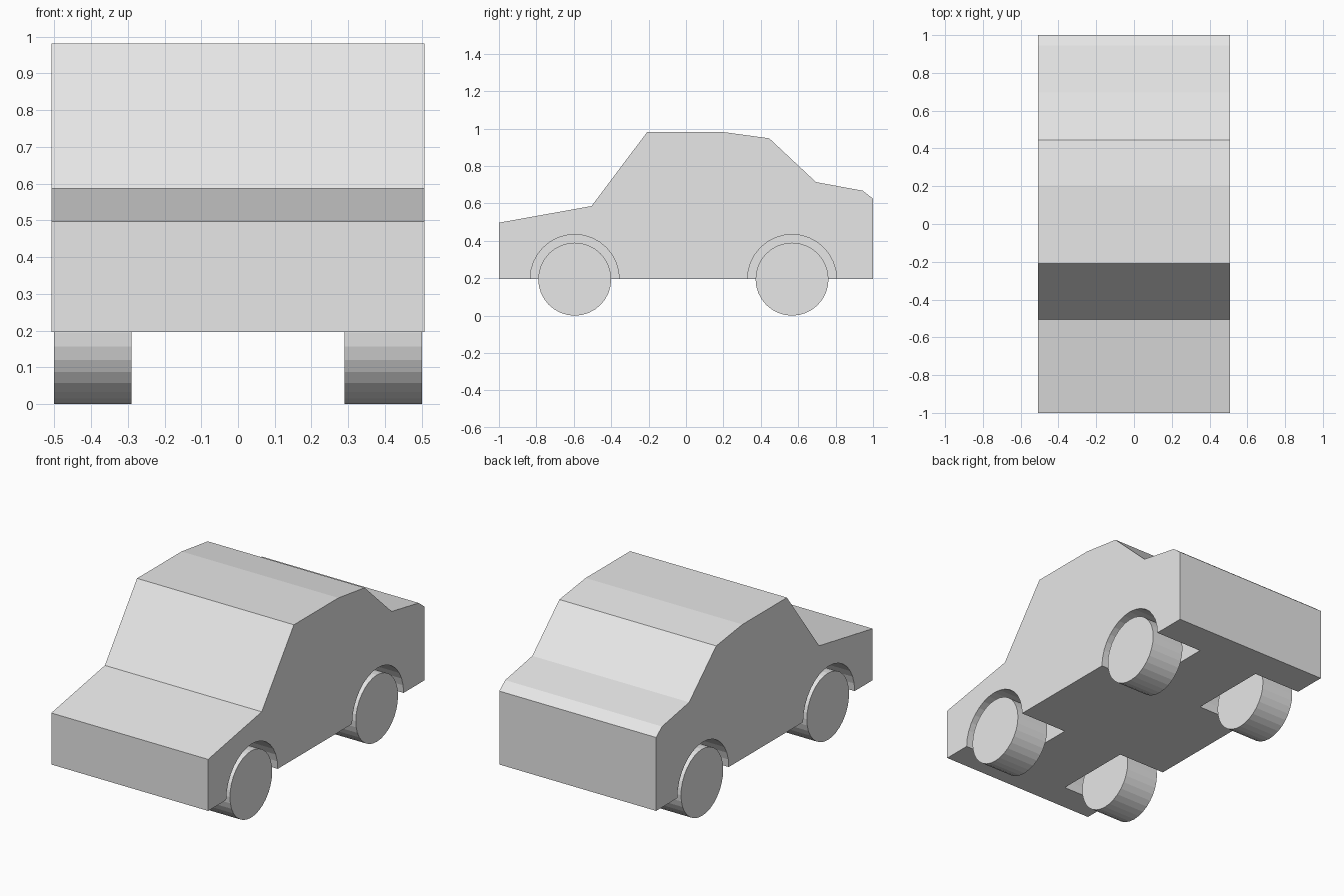
import bpy, bmesh, math
from mathutils import Matrix

if "Cube" in bpy.data.objects:
    bpy.data.objects.remove(bpy.data.objects["Cube"])

grey = bpy.data.materials.new("light grey")
grey.diffuse_color = (0.8, 0.8, 0.8, 1)
grey.use_nodes = True
grey.node_tree.nodes["Principled BSDF"].inputs["Base Color"].default_value = grey.diffuse_color

HALF_WIDTH = 0.507
FLOOR = 0.196
AXLES = {"front": -0.595, "rear": 0.567}


def finish(name, bm):
    bmesh.ops.recalc_face_normals(bm, faces=bm.faces[:])
    mesh = bpy.data.meshes.new(name)
    bm.to_mesh(mesh)
    bm.free()
    mesh.materials.append(grey)
    ob = bpy.data.objects.new(name, mesh)
    bpy.context.collection.objects.link(ob)
    return ob


def cylinder_x(name, radius, x0, x1, y, z):
    """Closed 32-sided cylinder lying along x."""
    bm = bmesh.new()
    place = Matrix.Translation(((x0 + x1) / 2, y, z)) @ Matrix.Rotation(math.pi / 2, 4, 'Y')
    bmesh.ops.create_cone(bm, cap_ends=True, segments=32, radius1=radius,
                          radius2=radius, depth=abs(x1 - x0), matrix=place)
    return finish(name, bm)


# car body: side profile extruded across the width
profile = [(-1, FLOOR), (-1, 0.497), (-0.505, 0.586), (-0.208, 0.981), (0.203, 0.981),
           (0.445, 0.948), (0.695, 0.714), (0.945, 0.668), (1, 0.625), (1, FLOOR)]
bm = bmesh.new()
side = bm.faces.new([bm.verts.new((-HALF_WIDTH, y, z)) for y, z in profile])
ext = bmesh.ops.extrude_face_region(bm, geom=[side], use_keep_orig=True)
moved = [v for v in ext["geom"] if isinstance(v, bmesh.types.BMVert)]
bmesh.ops.translate(bm, verts=moved, vec=(2 * HALF_WIDTH, 0, 0))
body = finish("car_body", bm)

# wheels, and wheel wells cut from the body
for end, y in AXLES.items():
    for label, s in (("left", -1), ("right", 1)):
        cylinder_x(f"{end}_{label}_wheel", 0.195, s * 0.29, s * 0.501, y, 0.195)
        cutter = cylinder_x(f"{end}_{label}_well_cutter", 0.238, s * 0.2, s * 0.6, y, FLOOR)
        cutter.hide_render = True
        cutter.hide_viewport = True
        cut = body.modifiers.new(f"{end}_{label}_well", 'BOOLEAN')
        cut.operation = 'DIFFERENCE'
        cut.solver = 'EXACT'
        cut.object = cutter
